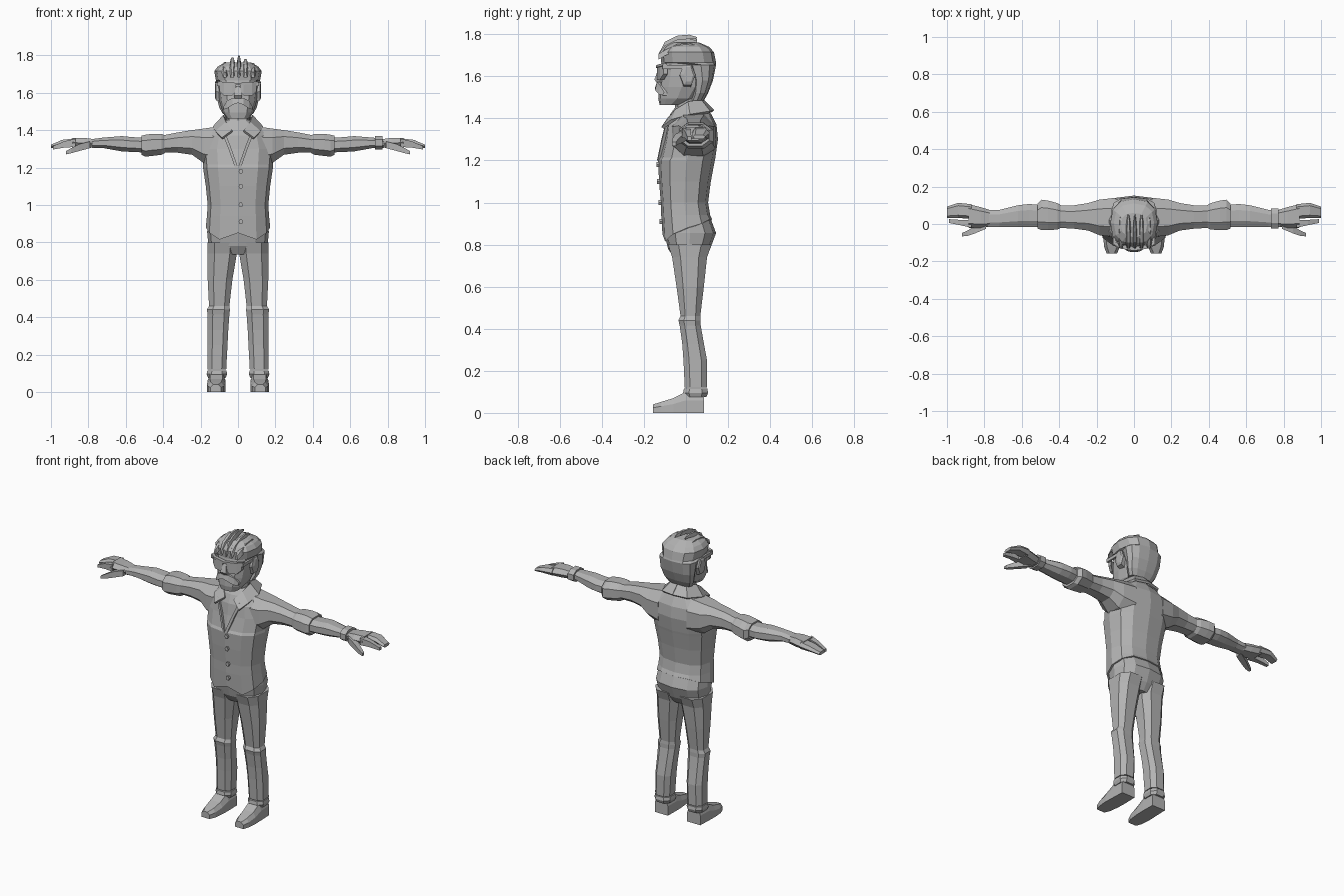
import bpy, bmesh, math
from mathutils import Vector

grey = bpy.data.materials.new("plain_grey")
grey.diffuse_color = (0.45, 0.45, 0.45, 1)


def ring(axis, pos, u0, u1, v0, v1, n=8, e=2.4, off=0.5):
    """Rounded polygon filling the box u0..u1, v0..v1 on a plane across the axis."""
    pts = []
    for i in range(n):
        a = 2 * math.pi * (i + off) / n - math.pi / 2
        c, s = math.cos(a), math.sin(a)
        pts.append((math.copysign(abs(c) ** (2 / e), c), math.copysign(abs(s) ** (2 / e), s)))
    mu = max(abs(p[0]) for p in pts)
    mv = max(abs(p[1]) for p in pts)
    out = []
    for pu, pv in pts:
        u = (u0 + u1) / 2 + pu / mu * (u1 - u0) / 2
        v = (v0 + v1) / 2 + pv / mv * (v1 - v0) / 2
        out.append(Vector({'x': (pos, u, v), 'y': (u, pos, v), 'z': (u, v, pos)}[axis]))
    return out


def loft(name, rings, mirror=False, closed=True, thick=0):
    """Skin a list of point rings into one object."""
    bm = bmesh.new()
    vs = [[bm.verts.new(p) for p in r] for r in rings]
    n = len(vs[0])
    for a, b in zip(vs, vs[1:]):
        for i in range(n if closed else n - 1):
            j = (i + 1) % n
            bm.faces.new((a[i], a[j], b[j], b[i]))
    if closed:
        bm.faces.new(vs[0])
        bm.faces.new(vs[-1])
    bmesh.ops.recalc_face_normals(bm, faces=bm.faces)
    me = bpy.data.meshes.new(name)
    bm.to_mesh(me)
    bm.free()
    me.materials.append(grey)
    ob = bpy.data.objects.new(name, me)
    bpy.context.collection.objects.link(ob)
    if thick:
        m = ob.modifiers.new("thickness", 'SOLIDIFY')
        m.thickness, m.offset = thick, 0
    if mirror:
        ob.modifiers.new("mirror", 'MIRROR')
    return ob


def zring(z, hw, yf, yb, n=12, e=2.5, off=0):
    return ring('z', z, -hw, hw, yf, yb, n, e, off)


def box(name, x0, x1, y0, y1, z0, z1, mirror=False):
    return loft(name, [ring('z', z, x0, x1, y0, y1, 4) for z in (z0, z1)], mirror)


# Vest and shoulders, with a pointed front hem
hem = zring(0.88, 0.172, -0.112, 0.125)
hem_z = [0.85, 0.815, 0.85, 0.88, 0.9, 0.92, 0.92]
for i, p in enumerate(hem):
    p.z = hem_z[min(i, 12 - i)]
torso = [(0.94, .166, -.118, .115), (1.0, .162, -.12, .105), (1.1, .172, -.128, .118),
         (1.2, .187, -.133, .137), (1.215, .187, -.124, .14), (1.3, .195, -.105, .152),
         (1.37, .175, -.095, .145), (1.42, .12, -.075, .12), (1.455, .07, -.05, .09)]
loft("vest", [hem] + [zring(*t) for t in torso])

# Vest neckline edges
loft("vest_lapel", [[Vector((x + dx, y + dy, z)) for dx, dy in ((0, 0), (.016, .004), (.016, .02), (0, .02))]
                    for x, y, z in ((.0, -.138, 1.2), (.035, -.117, 1.3), (.07, -.095, 1.39))], True)

# Front buttons
for i, (z, y) in enumerate(((1.18, -.131), (1.1, -.128), (1.0, -.12), (.91, -.117))):
    loft(f"button_{i + 1}", [ring('y', yy, .003, .027, z - .012, z + .012, 6, 2)
                             for yy in (y + .01, y - .01)])

# Collar, folded down around the neck
inner = [(0, .08, 1.485), (.05, .068, 1.485), (.075, .01, 1.475), (.062, -.045, 1.44), (.03, -.085, 1.395)]
outer = [(0, .13, 1.435), (.085, .112, 1.43), (.13, .02, 1.415), (.118, -.065, 1.39), (.085, -.112, 1.355)]
loft("collar", [inner, outer], True, False, .014)

# Neck
loft("neck", [zring(1.40, .065, -.055, .075, 8), zring(1.53, .06, -.05, .07, 8)])

# Arms: upper arm, rolled sleeve, forearm
arm = [(.10, -.07, .14, 1.2, 1.42), (.185, -.06, .13, 1.225, 1.408), (.245, -.035, .112, 1.268, 1.40),
       (.32, -.025, .1, 1.279, 1.388), (.41, -.02, .1, 1.28, 1.37)]
loft("upper_arm", [ring('x', *a) for a in arm], True)
sleeve = [(.39, -.02, .1, 1.278, 1.372), (.41, -.03, .112, 1.268, 1.38), (.46, -.032, .125, 1.262, 1.38),
          (.495, -.032, .13, 1.258, 1.375), (.515, -.025, .11, 1.268, 1.37)]
loft("rolled_sleeve", [ring('x', *a) for a in sleeve], True)
forearm = [(.49, -.015, .1, 1.28, 1.36), (.56, -.017, .107, 1.283, 1.362), (.62, -.015, .1, 1.286, 1.368),
           (.72, -.015, .075, 1.304, 1.36), (.78, -.015, .075, 1.304, 1.352)]
loft("forearm", [ring('x', *a) for a in forearm], True)

# Wristwatch on one arm only
loft("wristwatch", [ring('x', x, -.024, .084, 1.295, 1.368) for x in (.732, .772)])

# Hands: palm, finger group, index finger, thumb
palm = [(.77, -.014, .075, 1.306, 1.352), (.82, -.022, .09, 1.305, 1.358), (.885, -.02, .106, 1.308, 1.358)]
loft("palm", [ring('x', *a, n=6, e=3) for a in palm], True)
fingers = [(.87, .028, .106, 1.312, 1.356), (.94, .032, .113, 1.315, 1.348), (1.0, .032, .093, 1.303, 1.322)]
loft("fingers", [ring('x', *a, n=6, e=3) for a in fingers], True)
index = [(.87, -.02, .022, 1.31, 1.354), (.93, -.006, .022, 1.306, 1.34), (.99, .006, .026, 1.296, 1.314)]
loft("index_finger", [ring('x', *a, n=4) for a in index], True)
thumb = [(.79, -.025, .02, 1.304, 1.34), (.85, -.05, -.01, 1.288, 1.325), (.89, -.064, -.035, 1.277, 1.305),
         (.92, -.066, -.048, 1.27, 1.287)]
loft("thumb", [ring('x', *a, n=4) for a in thumb], True)

# Trousers: seat, legs with knee folds, hems
seat = [(.735, .11, -.055, .085), (.78, .158, -.085, .115), (.855, .165, -.104, .143), (.93, .158, -.1, .115)]
loft("trouser_seat", [zring(*s) for s in seat])
leg = [(.80, .004, .164, -.085, .122), (.74, .006, .163, -.066, .1), (.6, .03, .162, -.045, .085),
       (.46, .046, .155, -.026, .068), (.44, .043, .166, -.036, .07), (.415, .046, .163, -.03, .07),
       (.33, .052, .162, -.018, .085), (.25, .056, .163, -.012, .1), (.12, .063, .164, -.006, .1)]
loft("trouser_leg", [ring('z', z, a, b, c, d, 8, 2.7) for z, a, b, c, d in leg], True)
loft("trouser_hem", [ring('z', z, .058 + k, .168 - k, -.014 + k, .105 - k, 8, 2.7)
                     for z, k in ((.075, .008), (.095, 0), (.115, .004))], True)

# Shoes
shoe = [(.085, .068, .16, .1), (0, .066, .163, .1), (-.06, .068, .165, .07), (-.12, .075, .16, .052),
        (-.157, .09, .147, .04)]
loft("shoe", [[Vector((a, y, 0)), Vector((b, y, 0)), Vector((b, y, h * .6)), Vector((b - .015, y, h)),
               Vector((a + .015, y, h)), Vector((a, y, h * .6))] for y, a, b, h in shoe], True)

# Head
head = [(1.463, .058, -.125, -.02), (1.495, .082, -.132, .05), (1.55, .098, -.13, .09),
        (1.6, .105, -.125, .11), (1.66, .108, -.118, .12), (1.72, .1, -.1, .1)]
loft("head", [zring(*h) for h in head])

# Hair: lower back, overhanging fringe, crown
hair = [(1.485, .08, .02, .085), (1.52, .1, .03, .105), (1.58, .115, .03, .128), (1.655, .122, .0, .143),
        (1.665, .118, -.118, .143), (1.715, .127, -.122, .133), (1.74, .108, -.105, .11), (1.762, .07, -.07, .06)]
loft("hair", [zring(*h) for h in hair])

# Swept quiff strands
for i, (x, w, top) in enumerate(((-.07, .035, -.035), (-.03, .034, -.01), (.005, .024, 0),
                                 (.04, .034, -.018), (.08, .035, -.04))):
    path = [(-.13, 1.70, .5, .02), (-.1, 1.758 + top, 1, .02), (-.04, 1.786 + top, .9, .022),
            (.015, 1.793 + top, .6, .014), (.052, 1.785 + top, .2, .006)]
    loft(f"quiff_strand_{i + 1}",
         [[Vector((x - w * s / 2, y, z - t)), Vector((x + w * s / 2, y, z - t)),
           Vector((x + w * s / 4, y, z + t * .35)), Vector((x - w * s / 4, y, z + t * .35))]
          for y, z, s, t in path])

# Ears
loft("ear", [ring('x', x, y0, y1, z0, z1, 6, 2) for x, y0, y1, z0, z1 in
             ((.09, -.03, .04, 1.55, 1.65), (.118, -.03, .045, 1.56, 1.655), (.124, -.01, .035, 1.575, 1.645))], True)

# Glasses: lenses angled back, brow bar and side arms
loft("lens", [[Vector((x, y, z0)), Vector((x, y + .02, z0)), Vector((x, y + .02, z1)), Vector((x, y, z1))]
              for x, y, z0, z1 in ((.014, -.136, 1.6, 1.642), (.03, -.137, 1.585, 1.645),
                                   (.075, -.124, 1.585, 1.648), (.1, -.108, 1.61, 1.652))], True)
loft("glasses_brow", [[Vector((x, y, z)), Vector((x, y + .02, z)), Vector((x, y + .02, z + .012)),
                       Vector((x, y, z + .012))]
                      for x, y, z in ((0, -.143, 1.64), (.075, -.131, 1.645), (.108, -.11, 1.65))], True)
box("glasses_arm", .1, .113, -.112, .01, 1.635, 1.655, True)

# Nose and moustache
loft("nose", [ring('z', 1.635, -.01, .01, -.132, -.1, 4), ring('z', 1.585, -.022, .022, -.15, -.1, 4),
              ring('z', 1.568, -.016, .016, -.138, -.1, 4)])
loft("moustache", [[Vector((x, y, z0)), Vector((x, y + .04, z0)), Vector((x, y + .04, z1)), Vector((x, y + .008, z1))]
                   for x, y, z0, z1 in ((0, -.148, 1.545, 1.568), (.03, -.147, 1.535, 1.572),
                                        (.06, -.13, 1.515, 1.555), (.078, -.112, 1.51, 1.525))], True)
